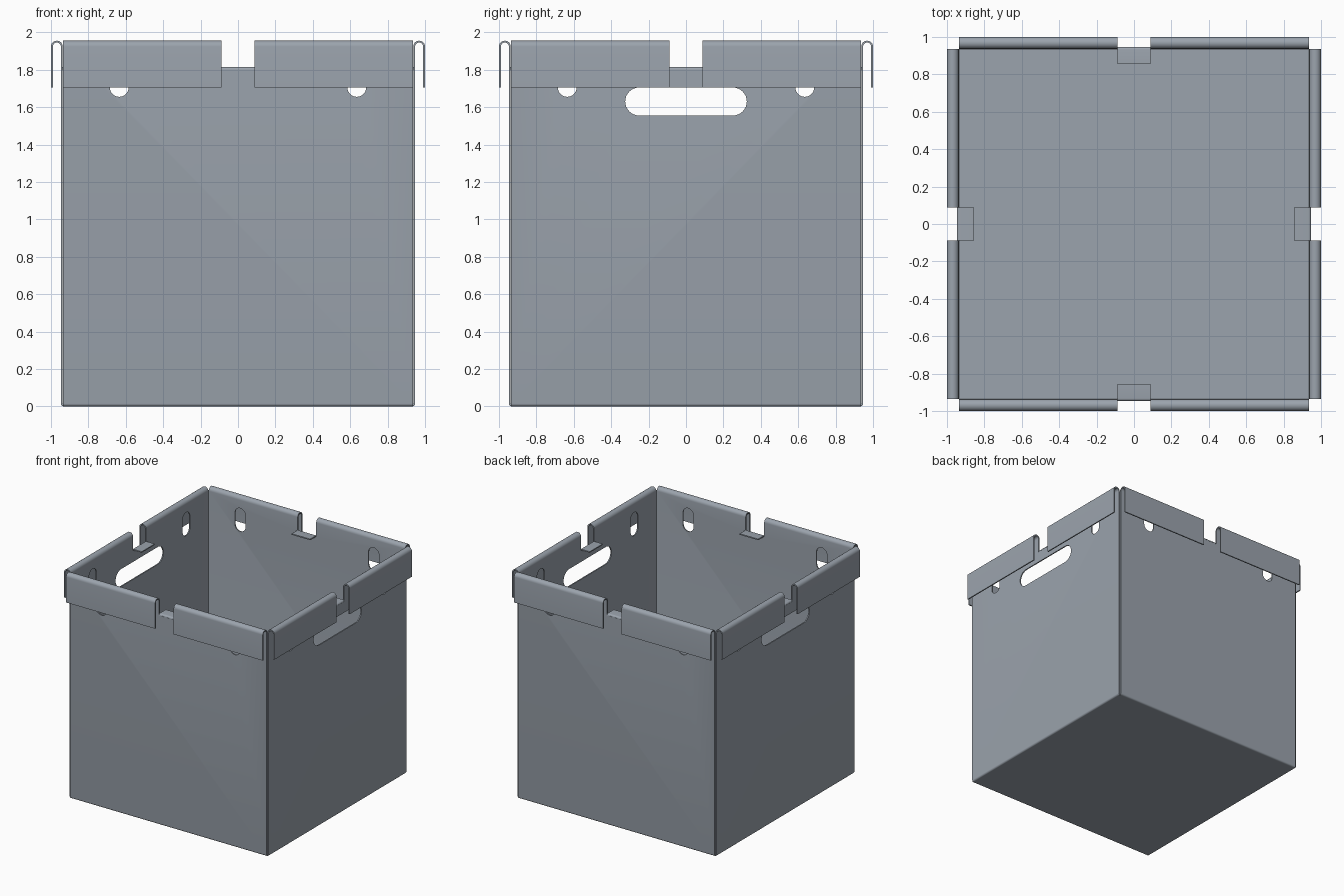
import bpy, bmesh, math

if "Cube" in bpy.data.objects:
    bpy.data.objects.remove(bpy.data.objects["Cube"])

T = 0.01          # sheet thickness
HALF = 0.935      # half width of each wall panel

steel = bpy.data.materials.new("grey steel")
steel.diffuse_color = (0.33, 0.37, 0.42, 1)
steel.use_nodes = True
steel.node_tree.nodes["Principled BSDF"].inputs["Base Color"].default_value = steel.diffuse_color


def arc(cx, cy, r, a0, a1, n):
    return [(cx + r * math.cos(math.radians(a0 + (a1 - a0) * i / n)),
             cy + r * math.sin(math.radians(a0 + (a1 - a0) * i / n)))
            for i in range(n + 1)]


def thicken(path):
    """Closed outline of a bent sheet around its centre line."""
    left, right = [], []
    for i, p in enumerate(path):
        a, b = path[max(i - 1, 0)], path[min(i + 1, len(path) - 1)]
        dx, dy = b[0] - a[0], b[1] - a[1]
        d = math.hypot(dx, dy)
        nx, ny = -dy / d * T / 2, dx / d * T / 2
        left.append((p[0] + nx, p[1] + ny))
        right.append((p[0] - nx, p[1] - ny))
    return left + right[::-1]


def prism(bm, outline, lo, hi, place):
    """Extrude a 2D outline from lo to hi; place maps (u, v, w) to xyz."""
    a = [bm.verts.new(place(u, v, lo)) for u, v in outline]
    b = [bm.verts.new(place(u, v, hi)) for u, v in outline]
    bm.faces.new(a)
    bm.faces.new(b[::-1])
    for i in range(len(a)):
        j = (i + 1) % len(a)
        bm.faces.new((a[i], b[i], b[j], a[j]))


def finish(bm, name):
    bmesh.ops.recalc_face_normals(bm, faces=bm.faces)
    me = bpy.data.meshes.new(name)
    bm.to_mesh(me)
    bm.free()
    me.materials.append(steel)
    ob = bpy.data.objects.new(name, me)
    bpy.context.collection.objects.link(ob)
    return ob


along_x = lambda u, v, w: (w, -u, v)   # profile is (distance outward, z), front wall
along_y = lambda u, v, w: (u, -w, v)   # outline is (x, z), cut outward


def slot(cx, cz, half_len, r, upright):
    if upright:
        return (arc(cx, cz + half_len, r, 0, 180, 16)
                + arc(cx, cz - half_len, r, 180, 360, 16))
    return (arc(cx + half_len, cz, r, -90, 90, 16)
            + arc(cx - half_len, cz, r, 90, 270, 16))


def make_wall(name, handle):
    # bottom bend, upright wall and rolled rim hanging down outside
    path = ([(0.926, 0.005)] + arc(0.932, 0.015, 0.010, -90, 0, 5)
            + arc(0.9685, 1.9235, 0.0265, 180, 0, 14) + [(0.995, 1.705)])
    bm = bmesh.new()
    prism(bm, thicken(path), -HALF, HALF, along_x)
    wall = finish(bm, name)
    # rim notch, hanging slots and hand hole
    bm = bmesh.new()
    notch = [(0.9, 1.80), (0.975, 1.80), (0.975, 1.6), (1.1, 1.6), (1.1, 2.1), (0.9, 2.1)]
    prism(bm, notch, -0.088, 0.088, along_x)
    for s in (-1, 1):
        prism(bm, slot(s * 0.635, 1.755, 0.05, 0.05, True), 0.9, 0.97, along_y)
    if handle:
        prism(bm, slot(0, 1.63, 0.25, 0.075, False), 0.9, 0.97, along_y)
    cutter = finish(bm, "cutter")
    cutter.hide_render = True
    mod = wall.modifiers.new("cut", 'BOOLEAN')
    mod.operation, mod.solver, mod.object = 'DIFFERENCE', 'EXACT', cutter
    bpy.context.view_layer.objects.active = wall
    bpy.ops.object.modifier_apply(modifier=mod.name)
    bpy.data.objects.remove(cutter)
    return wall


def make_tab(name):
    # small stacking tab bent inward at the notch
    path = [(0.855, 1.81)] + arc(0.932, 1.80, 0.010, 90, 0, 5)
    bm = bmesh.new()
    prism(bm, thicken(path), -0.088, 0.088, along_x)
    return finish(bm, name)


parts = []
for i, side in enumerate(("front", "right", "back", "left")):
    for ob in (make_wall(side + "_wall", i % 2 == 1), make_tab(side + "_tab")):
        ob.rotation_euler.z = i * math.pi / 2
        parts.append(ob)

# floor plate
bm = bmesh.new()
prism(bm, [(-0.93, 0), (0.93, 0), (0.93, T), (-0.93, T)], -0.93, 0.93, along_x)
parts.append(finish(bm, "floor"))

bpy.ops.object.select_all(action='DESELECT')
for ob in parts:
    ob.select_set(True)
bpy.context.view_layer.objects.active = parts[0]
bpy.ops.object.shade_smooth_by_angle(angle=math.radians(30))
